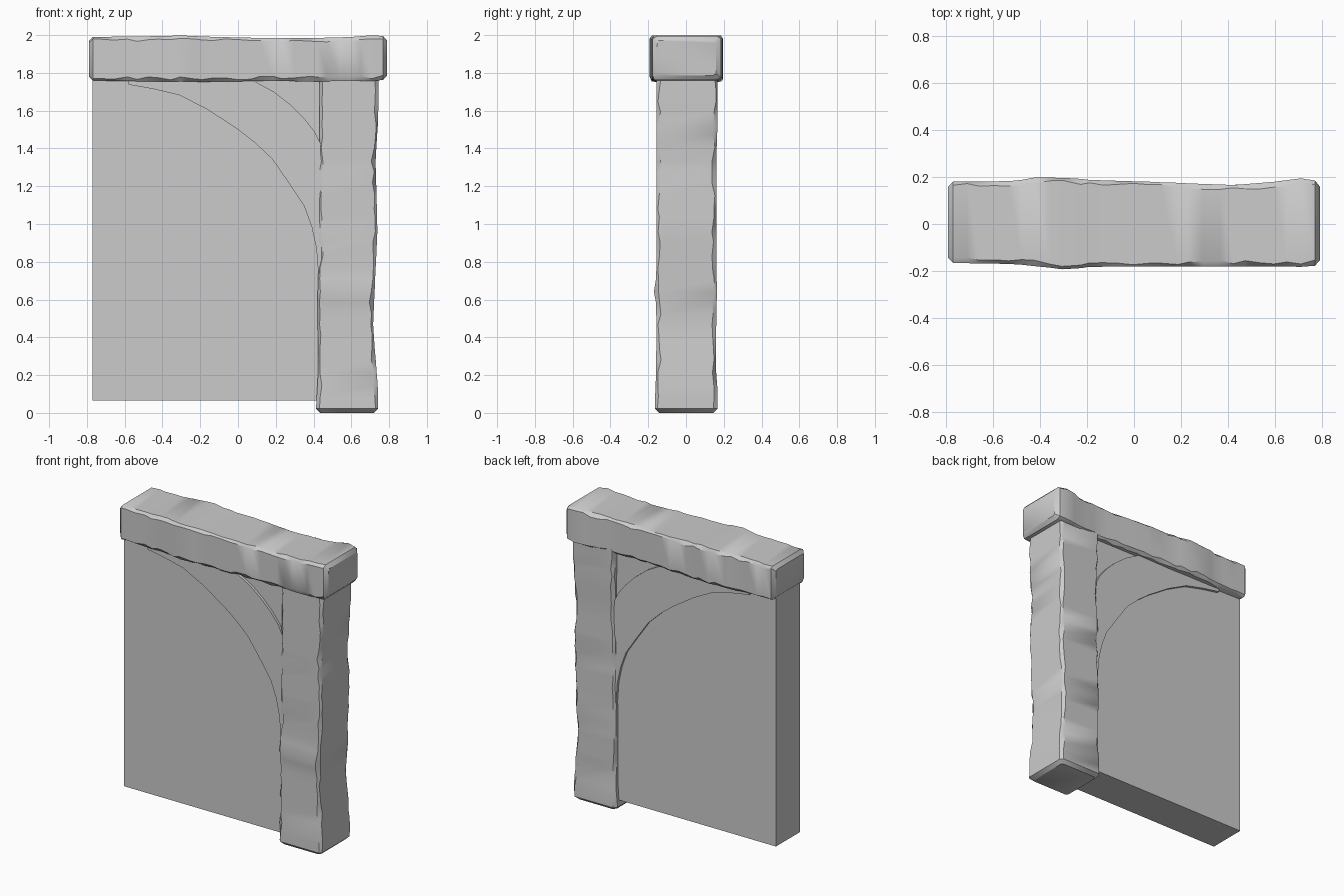
import bpy, bmesh, random
from mathutils import Vector

if "Cube" in bpy.data.objects:
    bpy.data.objects.remove(bpy.data.objects["Cube"])

random.seed(7)


def finish(name, bm, angle=0.6):
    bmesh.ops.recalc_face_normals(bm, faces=bm.faces)
    me = bpy.data.meshes.new(name)
    bm.to_mesh(me)
    bm.free()
    ob = bpy.data.objects.new(name, me)
    bpy.context.collection.objects.link(ob)
    bpy.ops.object.select_all(action='DESELECT')
    ob.select_set(True)
    bpy.context.view_layer.objects.active = ob
    bpy.ops.object.shade_smooth_by_angle(angle=angle)
    return ob


def sample(stations, t):
    for a, b in zip(stations, stations[1:]):
        if t <= b[0]:
            f = (t - a[0]) / (b[0] - a[0])
            return [p + (q - p) * f for p, q in zip(a[1:], b[1:])]
    return list(stations[-1][1:])


def rough_timber(name, stations, rings, place, cap=0.022):
    """Loft worn octagonal sections; station = (t, u0, u1, v0, v1)."""
    bm = bmesh.new()
    t0, t1 = stations[0][0], stations[-1][0]
    ts = [t0, t0 + cap]
    ts += [t0 + cap + (t1 - t0 - 2 * cap) * i / rings for i in range(1, rings)]
    ts += [t1 - cap, t1]
    loops = []
    for i, t in enumerate(ts):
        end = i in (0, len(ts) - 1)
        inset = 0.022 if end else 0
        u0, u1, v0, v1 = sample(stations, t)
        u0, u1, v0, v1 = u0 + inset, u1 - inset, v0 + inset, v1 - inset
        c = [random.uniform(0.008, 0.026) for _ in range(8)]
        pts = [(u0 + c[0], v0), (u1 - c[1], v0), (u1, v0 + c[2]), (u1, v1 - c[3]),
               (u1 - c[4], v1), (u0 + c[5], v1), (u0, v1 - c[6]), (u0, v0 + c[7])]
        shift = 0 if end else random.uniform(-0.012, 0.012)
        loops.append([bm.verts.new(place(t + shift * (2 < i < len(ts) - 3), u, v))
                      for u, v in pts])
    for a, b in zip(loops, loops[1:]):
        for k in range(8):
            n = (k + 1) % 8
            bm.faces.new((a[k], a[n], b[n], b[k]))
    bm.faces.new(loops[0])
    bm.faces.new(loops[-1])
    return finish(name, bm)


# Top beam, running along x
beam = [(-0.79, -0.165, 0.18, 1.76, 1.99), (-0.5, -0.17, 0.182, 1.755, 1.993),
        (-0.42, -0.178, 0.197, 1.755, 1.995), (-0.28, -0.194, 0.196, 1.755, 1.998),
        (-0.2, -0.182, 0.188, 1.752, 1.993), (0.1, -0.18, 0.178, 1.757, 1.985),
        (0.42, -0.18, 0.165, 1.755, 1.985), (0.6, -0.18, 0.18, 1.757, 1.99),
        (0.72, -0.182, 0.195, 1.757, 2.0), (0.79, -0.175, 0.18, 1.765, 1.993)]
rough_timber("top_beam", beam, 26, lambda t, u, v: Vector((t, u, v)))

# Upright post, running along z
post = [(0.0, 0.412, 0.74, -0.165, 0.168), (0.12, 0.418, 0.742, -0.163, 0.168),
        (0.2, 0.424, 0.735, -0.158, 0.16), (0.45, 0.422, 0.715, -0.157, 0.16),
        (0.58, 0.422, 0.72, -0.158, 0.162), (0.66, 0.422, 0.724, -0.172, 0.165),
        (0.72, 0.424, 0.726, -0.157, 0.162), (0.95, 0.43, 0.738, -0.157, 0.16),
        (1.1, 0.425, 0.735, -0.157, 0.162), (1.33, 0.432, 0.728, -0.157, 0.16),
        (1.55, 0.432, 0.742, -0.157, 0.168), (1.8, 0.43, 0.745, -0.157, 0.168)]
rough_timber("post", post, 28, lambda t, u, v: Vector((u, v, t)))

# Plain wall infill
bm = bmesh.new()
bmesh.ops.create_cube(bm, size=1)
for v in bm.verts:
    v.co = Vector((-0.77 if v.co.x < 0 else 0.5, 0.26 * v.co.y,
                   0.065 if v.co.z < 0 else 1.8))
finish("wall_panel", bm)

# Curved corner brace, standing proud of both wall faces
lower = [(-0.58, 1.738), (-0.45, 1.715), (-0.31, 1.682), (-0.16, 1.605), (0.0, 1.5),
         (0.09, 1.43), (0.18, 1.345), (0.27, 1.215), (0.35, 1.095), (0.39, 0.985),
         (0.415, 0.87), (0.424, 0.75), (0.435, 0.6)]
upper = [(0.5, 0.6), (0.5, 1.28), (0.44, 1.42), (0.405, 1.49), (0.35, 1.56),
         (0.28, 1.63), (0.19, 1.70), (0.08, 1.76), (0.02, 1.79), (-0.58, 1.79)]
bm = bmesh.new()
face = bm.faces.new([bm.verts.new((x, -0.148, z)) for x, z in lower + upper])
ext = bmesh.ops.extrude_face_region(bm, geom=[face])
bmesh.ops.translate(bm, vec=(0, 0.296, 0),
                    verts=[g for g in ext["geom"] if isinstance(g, bmesh.types.BMVert)])
finish("curved_brace", bm)
